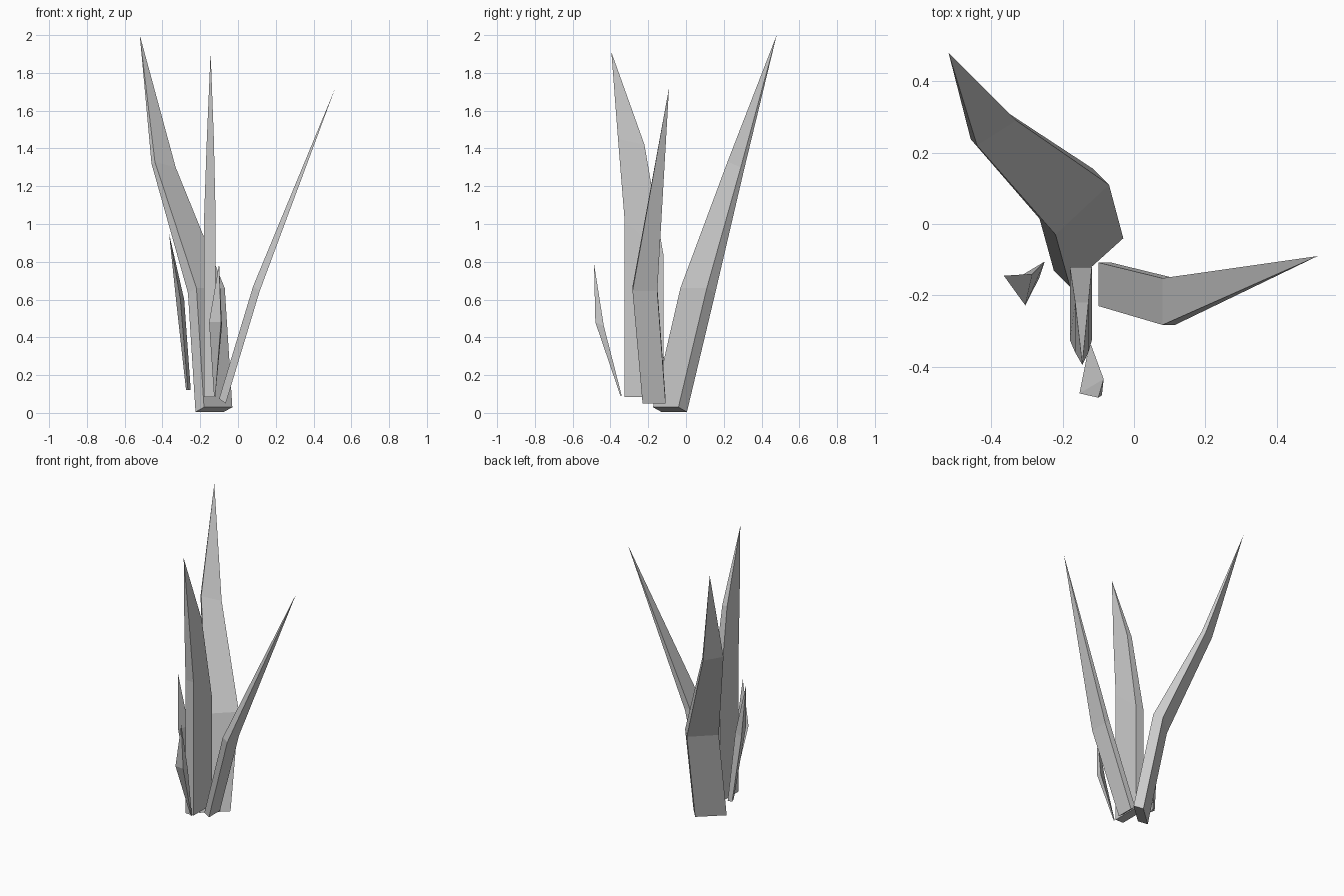
import bpy
import bmesh
from mathutils import Vector

cube = bpy.data.objects.get("Cube")
if cube:
    bpy.data.objects.remove(cube, do_unlink=True)

# Single flat colour
grey = bpy.data.materials.new("stone grey")
grey.use_nodes = True
colour = (0.6, 0.6, 0.6, 1)
grey.diffuse_color = colour
grey.node_tree.nodes["Principled BSDF"].inputs["Base Color"].default_value = colour


def slab_section(first, second, thickness):
    """Four corners: an edge and the same edge moved by the thickness."""
    first, second, thickness = Vector(first), Vector(second), Vector(thickness)
    return [first, second, second + thickness, first + thickness]


def build_shard(name, sections, tip):
    """Join the sections with flat faces, cap the foot and close to a point."""
    bm = bmesh.new()
    rings = [[bm.verts.new(point) for point in section] for section in sections]
    peak = bm.verts.new(tip)
    count = len(rings[0])
    bm.faces.new(rings[0])
    for lower, upper in zip(rings, rings[1:]):
        for i in range(count):
            j = (i + 1) % count
            bm.faces.new((lower[i], lower[j], upper[j], upper[i]))
    for i in range(count):
        bm.faces.new((rings[-1][i], rings[-1][(i + 1) % count], peak))
    bmesh.ops.recalc_face_normals(bm, faces=bm.faces)
    mesh = bpy.data.meshes.new(name)
    bm.to_mesh(mesh)
    bm.free()
    mesh.materials.append(grey)
    shard = bpy.data.objects.new(name, mesh)
    bpy.context.collection.objects.link(shard)
    return shard


# Broad shard leaning to the back
depth = Vector((-0.045, 0.045, -0.025))
build_shard("back_shard", [
    slab_section((-0.03, -0.04, 0.03), (-0.18, -0.175, 0.03), depth),
    slab_section((-0.07, 0.11, 0.66), (-0.22, -0.03, 0.66), depth),
    slab_section((-0.33, 0.29, 1.3), (-0.44, 0.22, 1.33), depth * 0.4),
], (-0.52, 0.48, 2))

# Upright shard at the front
depth = Vector((0.062, 0, 0))
build_shard("front_shard", [
    slab_section((-0.18, -0.325, 0.085), (-0.18, -0.12, 0.085), depth),
    slab_section((-0.18, -0.325, 1.02), (-0.18, -0.12, 0.84), depth),
    slab_section((-0.165, -0.36, 1.45), (-0.165, -0.22, 1.42), depth * 0.6),
], (-0.145, -0.395, 1.91))

# Shard leaning to the side
depth = Vector((0.035, 0, -0.025))
build_shard("side_shard", [
    slab_section((-0.1, -0.23, 0.075), (-0.1, -0.108, 0.075), depth),
    slab_section((0.08, -0.283, 0.67), (0.08, -0.152, 0.67), depth),
], (0.515, -0.09, 1.72))

# Two small three-sided slivers
build_shard("side_sliver", [
    [(-0.25, -0.105, 0.12), (-0.265, -0.15, 0.12), (-0.275, -0.12, 0.12)],
    [(-0.285, -0.14, 0.6), (-0.305, -0.228, 0.6), (-0.325, -0.15, 0.57)],
], (-0.365, -0.145, 0.95))
build_shard("front_sliver", [
    [(-0.127, -0.345, 0.09), (-0.12, -0.347, 0.09), (-0.12, -0.34, 0.09)],
    [(-0.153, -0.475, 0.48), (-0.09, -0.48, 0.48), (-0.085, -0.435, 0.46)],
], (-0.1, -0.487, 0.79))
